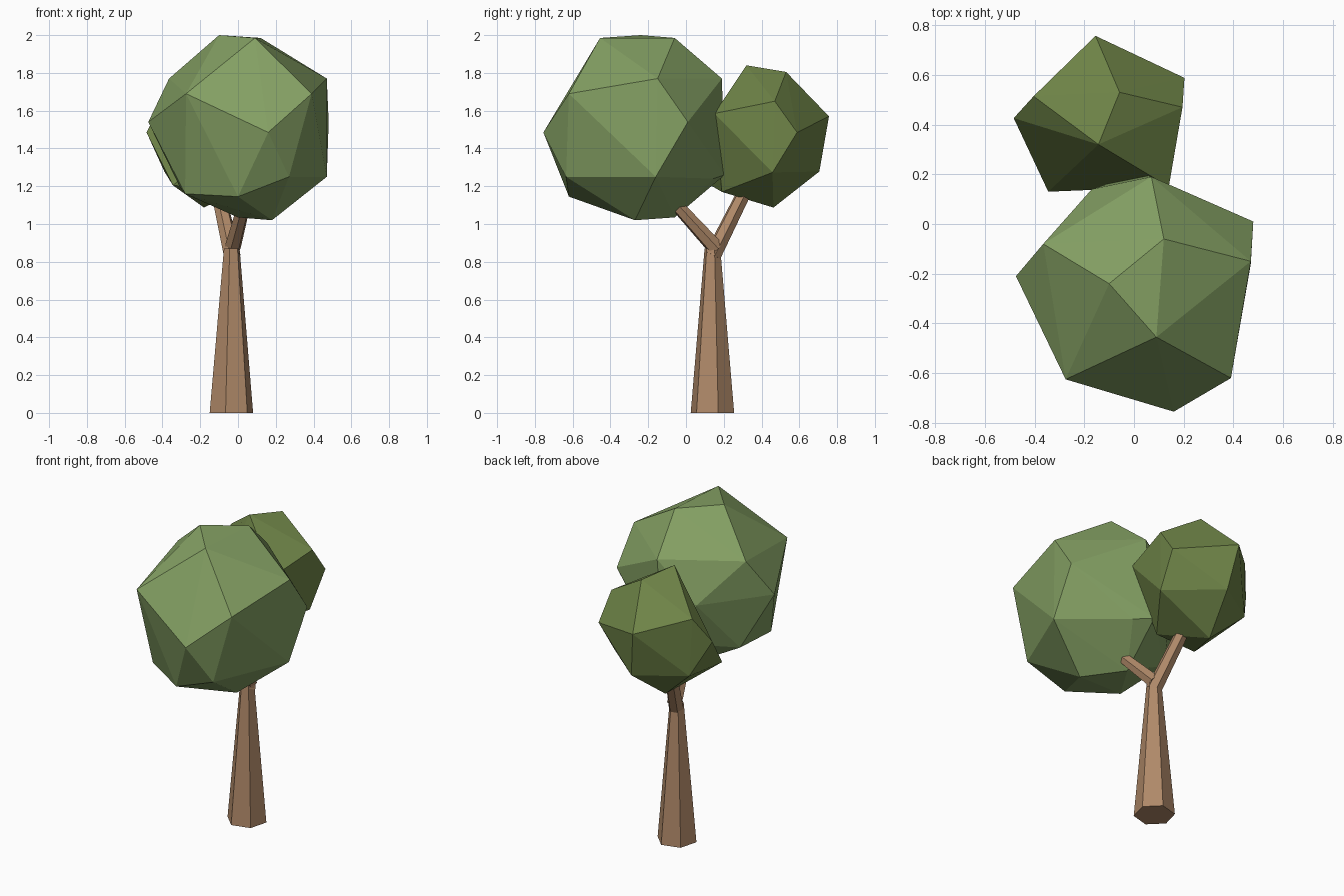
import bpy, bmesh, math
from mathutils import Vector

if "Cube" in bpy.data.objects:
    bpy.data.objects.remove(bpy.data.objects["Cube"])


def material(name, rgb):
    m = bpy.data.materials.new(name)
    m.diffuse_color = (*rgb, 1)
    m.use_nodes = True
    m.node_tree.nodes["Principled BSDF"].inputs["Base Color"].default_value = m.diffuse_color
    return m


def make_object(name, bm, mat):
    bmesh.ops.recalc_face_normals(bm, faces=bm.faces)
    mesh = bpy.data.meshes.new(name)
    bm.to_mesh(mesh)
    bm.free()
    mesh.materials.append(mat)
    ob = bpy.data.objects.new(name, mesh)
    bpy.context.collection.objects.link(ob)
    return ob


def faceted_clump(name, points, mat):
    """Irregular low-poly leaf clump: convex hull of its corner points."""
    bm = bmesh.new()
    for p in points:
        bm.verts.new(p)
    res = bmesh.ops.convex_hull(bm, input=bm.verts)
    loose = [v for v in bm.verts if not v.link_faces]
    bmesh.ops.delete(bm, geom=loose, context='VERTS')
    return make_object(name, bm, mat)


def tapered_limb(name, start, end, r0, r1, mat, sides=6, turn=math.radians(15)):
    """Straight tapered limb with a hexagonal section."""
    start, end = Vector(start), Vector(end)
    rot = Vector((0, 0, 1)).rotation_difference(end - start)
    bm = bmesh.new()
    rings = []
    for c, r in ((start, r0), (end, r1)):
        ring = []
        for k in range(sides):
            a = turn + 2 * math.pi * k / sides
            ring.append(bm.verts.new(c + rot @ Vector((r * math.cos(a), r * math.sin(a), 0))))
        rings.append(ring)
    for k in range(sides):
        j = (k + 1) % sides
        bm.faces.new((rings[0][k], rings[0][j], rings[1][j], rings[1][k]))
    bm.faces.new(rings[0][::-1])
    bm.faces.new(rings[1])
    return make_object(name, bm, mat)


bark = material("bark", (0.43, 0.25, 0.14))
leaf_light = material("leaf_light", (0.23, 0.35, 0.125))
leaf_dark = material("leaf_dark", (0.16, 0.235, 0.065))

# trunk and its two forking branches
tapered_limb("trunk", (-0.035, 0.14, 0), (-0.033, 0.14, 0.87), 0.119, 0.043, bark)
tapered_limb("front_branch", (-0.03, 0.16, 0.87), (0.03, -0.045, 1.095), 0.045, 0.036, bark)
tapered_limb("back_branch", (-0.03, 0.14, 0.83), (-0.11, 0.32, 1.19), 0.046, 0.038, bark)

# large front leaf clump
faceted_clump("large_foliage", [
    (-0.10, -0.24, 2.00), (0.12, -0.06, 1.985), (0.09, -0.455, 1.985),
    (-0.365, -0.08, 1.77), (0.47, -0.15, 1.77), (0.07, 0.19, 1.77),
    (-0.275, -0.625, 1.69), (0.39, -0.62, 1.69), (-0.475, -0.21, 1.54),
    (0.48, 0.01, 1.54), (-0.17, 0.14, 1.52), (0.16, -0.755, 1.485),
    (0.27, -0.635, 1.25), (0.47, -0.16, 1.25), (0.02, 0.205, 1.26),
    (0.13, 0.145, 1.24), (-0.31, -0.10, 1.20), (-0.28, -0.455, 1.16),
    (0.0, -0.62, 1.145), (0.0, -0.06, 1.035), (0.18, -0.27, 1.02),
], leaf_light)

# smaller rear leaf clump
faceted_clump("small_foliage", [
    (-0.143, 0.32, 1.84), (-0.058, 0.53, 1.805), (0.195, 0.47, 1.65),
    (-0.404, 0.514, 1.64), (0.14, 0.15, 1.585), (-0.155, 0.757, 1.57),
    (0.203, 0.588, 1.485), (-0.484, 0.426, 1.485), (-0.11, 0.706, 1.278),
    (-0.39, 0.525, 1.278), (0.185, 0.458, 1.273), (-0.345, 0.13, 1.205),
    (-0.01, 0.19, 1.17), (-0.18, 0.463, 1.087),
], leaf_dark)
